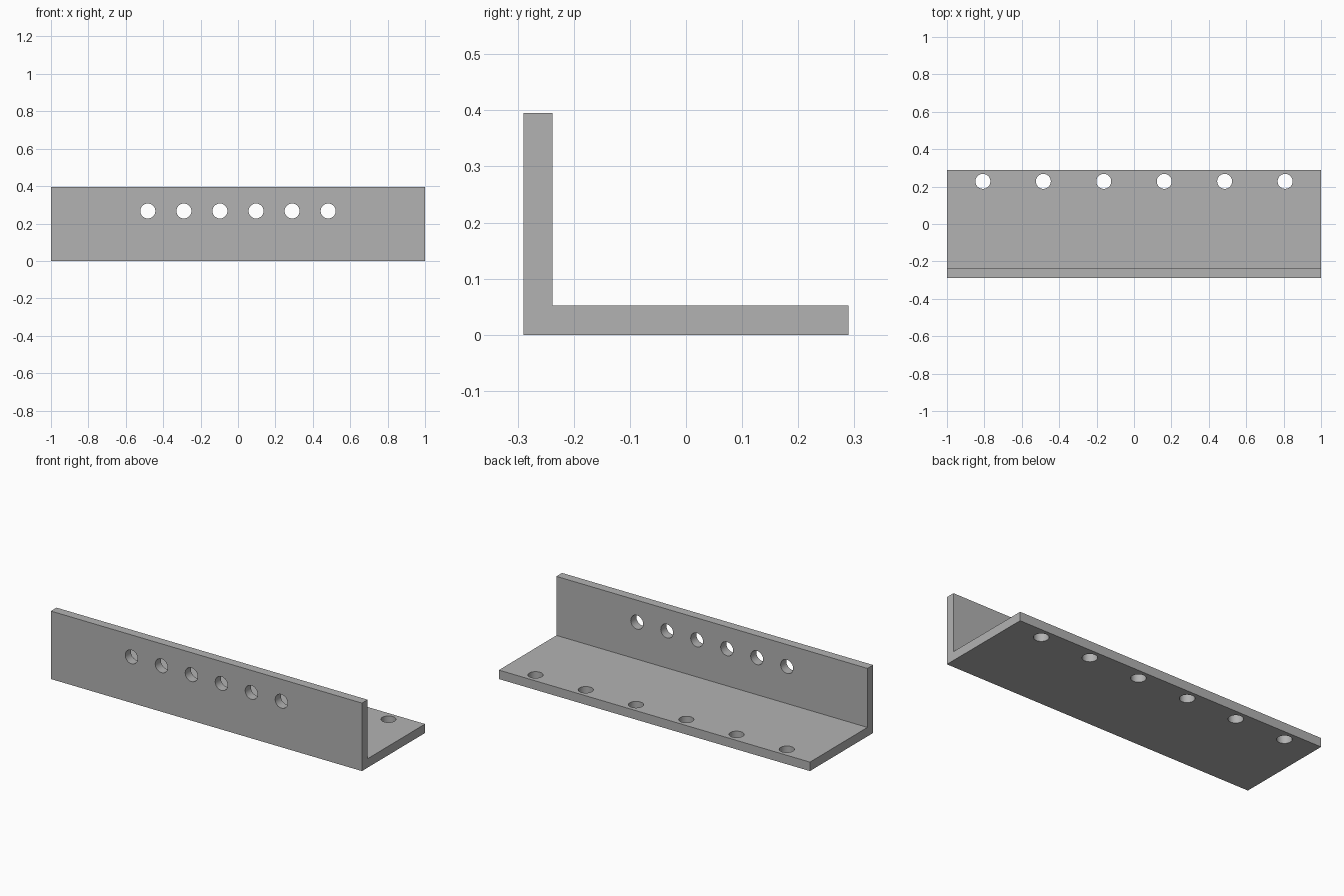
import bpy, bmesh, math
from mathutils import Matrix

cube = bpy.data.objects.get("Cube")
if cube:
    bpy.data.objects.remove(cube, do_unlink=True)

LENGTH, DEPTH, HEIGHT, THICK = 2.0, 0.58, 0.395, 0.052
HOLE_RADIUS, HOLE_COUNT = 0.04, 6

# Single grey metal
steel = bpy.data.materials.new("grey_steel")
steel.use_nodes = True
colour = (0.448, 0.448, 0.448, 1)
steel.diffuse_color = colour
steel.node_tree.nodes["Principled BSDF"].inputs["Base Color"].default_value = colour


def make_object(name, bm):
    bmesh.ops.recalc_face_normals(bm, faces=bm.faces)
    mesh = bpy.data.meshes.new(name)
    bm.to_mesh(mesh)
    bm.free()
    mesh.materials.append(steel)
    obj = bpy.data.objects.new(name, mesh)
    bpy.context.collection.objects.link(obj)
    return obj


def add_hole_row(bm, reach, y, z, rotation):
    """Evenly spaced cylinders from -reach to +reach along x."""
    for i in range(HOLE_COUNT):
        x = -reach + 2 * reach * i / (HOLE_COUNT - 1)
        bmesh.ops.create_cone(
            bm, cap_ends=True, segments=48, radius1=HOLE_RADIUS,
            radius2=HOLE_RADIUS, depth=THICK * 3,
            matrix=Matrix.Translation((x, y, z)) @ rotation)


# L-shaped section extruded along x
front, back = -DEPTH / 2, DEPTH / 2
section = [(front, 0), (back, 0), (back, THICK), (front + THICK, THICK),
           (front + THICK, HEIGHT), (front, HEIGHT)]
bm = bmesh.new()
profile = bm.faces.new([bm.verts.new((-LENGTH / 2, y, z)) for y, z in section])
ext = bmesh.ops.extrude_face_region(bm, geom=[profile], use_keep_orig=True)
bmesh.ops.translate(bm, vec=(LENGTH, 0, 0),
                    verts=[v for v in ext["geom"] if isinstance(v, bmesh.types.BMVert)])
bracket = make_object("angle_bracket", bm)

# Bolt holes: close row through the wall, wide row through the base
bm = bmesh.new()
add_hole_row(bm, 0.482, front + THICK / 2, 0.267, Matrix.Rotation(math.pi / 2, 4, "X"))
add_hole_row(bm, 0.808, 0.228, THICK / 2, Matrix.Identity(4))
cutter = make_object("hole_cutter", bm)
cutter.hide_render = True

cut = bracket.modifiers.new("bolt_holes", "BOOLEAN")
cut.operation = "DIFFERENCE"
cut.solver = "EXACT"
cut.object = cutter

# Apply the cut, drop the cutter, and smooth the bores
bpy.ops.object.select_all(action="DESELECT")
bpy.context.view_layer.objects.active = bracket
bracket.select_set(True)
bpy.ops.object.modifier_apply(modifier=cut.name)
bpy.data.objects.remove(cutter, do_unlink=True)
bpy.ops.object.shade_smooth_by_angle(angle=math.radians(30))
